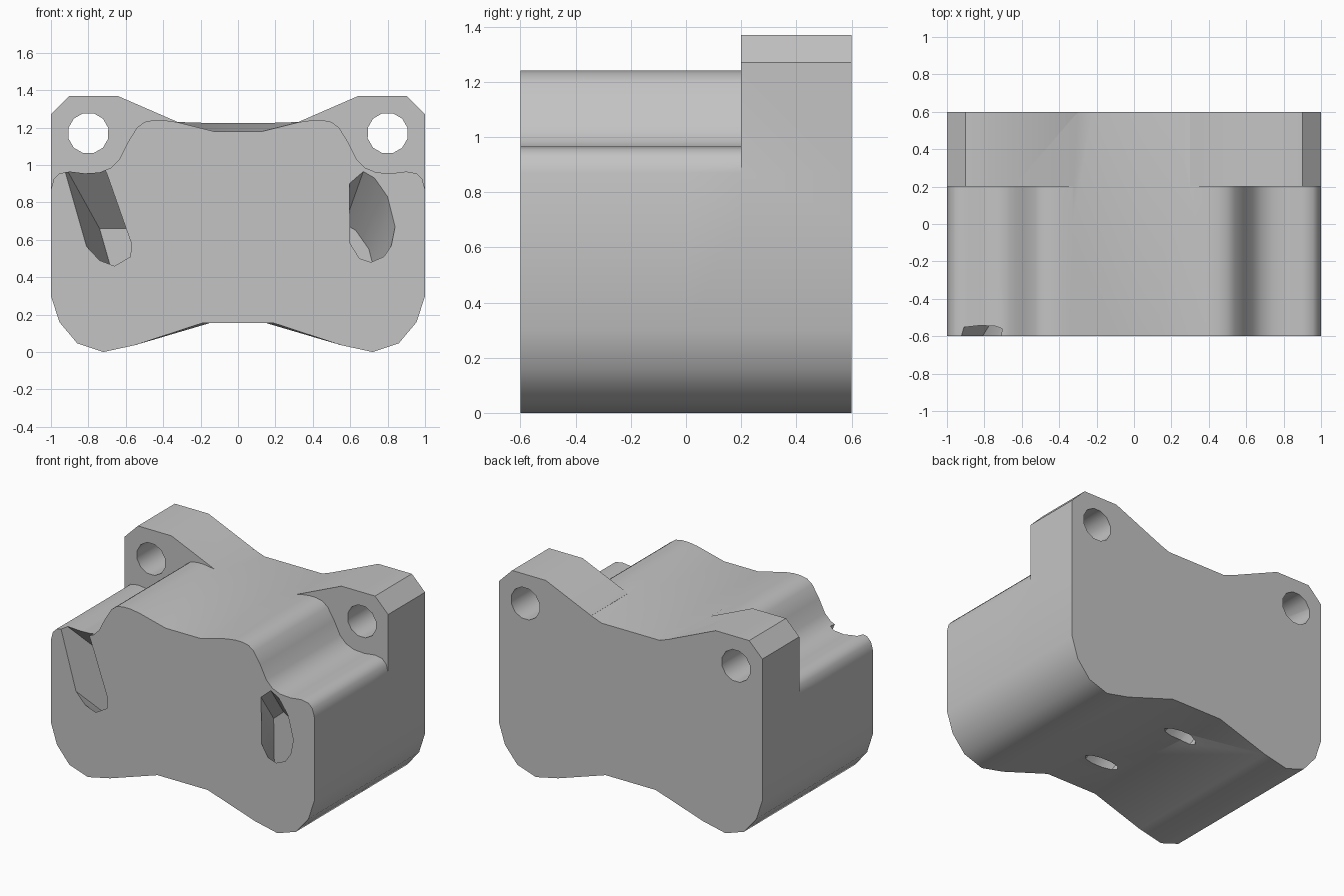
import bpy, bmesh, math
from mathutils import Vector

if "Cube" in bpy.data.objects:
    bpy.data.objects.remove(bpy.data.objects["Cube"])

grey = bpy.data.materials.new("light_grey")
grey.use_nodes = True
grey.diffuse_color = (0.55, 0.55, 0.55, 1)
grey.node_tree.nodes["Principled BSDF"].inputs["Base Color"].default_value = (0.55, 0.55, 0.55, 1)


def loft(name, rings):
    """Closed solid through rings of equal point count."""
    bm = bmesh.new()
    loops = [[bm.verts.new(p) for p in ring] for ring in rings]
    n = len(loops[0])
    for a, b in zip(loops, loops[1:]):
        for i in range(n):
            j = (i + 1) % n
            bm.faces.new((a[i], a[j], b[j], b[i]))
    bm.faces.new(loops[0])
    bm.faces.new(loops[-1])
    bmesh.ops.recalc_face_normals(bm, faces=bm.faces)
    mesh = bpy.data.meshes.new(name)
    bm.to_mesh(mesh)
    bm.free()
    mesh.materials.append(grey)
    obj = bpy.data.objects.new(name, mesh)
    bpy.context.collection.objects.link(obj)
    return obj


def at(profile, y):
    return [(x, y, z) for x, z in profile]


def combine(target, tool, operation):
    mod = target.modifiers.new(operation.lower(), "BOOLEAN")
    mod.operation, mod.object, mod.solver = operation, tool, "EXACT"
    bpy.context.view_layer.objects.active = target
    bpy.ops.object.modifier_apply(modifier=mod.name)
    bpy.data.objects.remove(tool)


# Main block: mirrored section with shoulders, waisted top and bottom
def section(dip_x, dip_z, arch_x):
    half = [(arch_x, 0.155), (0.55, 0.037), (0.72, 0), (0.86, 0.047), (0.955, 0.16),
            (1, 0.3), (1, 0.87), (0.985, 0.925), (0.955, 0.955), (0.9, 0.965),
            (0.82, 0.955), (0.74, 0.96), (0.68, 0.985), (0.635, 1.03), (0.59, 1.12),
            (0.54, 1.2), (0.5, 1.23), (0.45, 1.24), (0.4, 1.24), (0.33, 1.23), (dip_x, dip_z)]
    return half + [(-x, z) for x, z in reversed(half)]


body = loft("main_block", [at(section(0.13, 1.18, 0.19), -0.6),
                           at(section(0.17, 1.225, 0.15), 0.0),
                           at(section(0.22, 1.19, 0.19), 0.6)])

# Rear mounting ears with bolt holes
ear = [(1, 0.7), (1, 1.27), (0.9, 1.37), (0.645, 1.37), (0.3, 1.22), (0.3, 0.7)]
for side in (1, -1):
    shape = [(side * x, z) for x, z in ear]
    combine(body, loft("ear", [at(shape, 0.2), at(shape, 0.6)]), "UNION")
for side in (1, -1):
    hole = [(side * 0.8 + 0.11 * math.cos(i * math.tau / 12 + 0.26),
             1.17 + 0.11 * math.sin(i * math.tau / 12 + 0.26)) for i in range(12)]
    combine(body, loft("bolt_hole", [at(hole, 0.1), at(hole, 0.7)]), "DIFFERENCE")


# Slanted front pockets
def pocket(outline, slant):
    slant = Vector(slant)
    mouth = [Vector(p) for p in at(outline, -0.6)]
    rings = [[p + slant * t for p in mouth] for t in (-0.1, 1)]
    combine(body, loft("pocket", rings), "DIFFERENCE")


pocket([(-0.94, 1.02), (-0.73, 1.02), (-0.7, 0.95), (-0.57, 0.58), (-0.575, 0.51),
        (-0.66, 0.46), (-0.74, 0.49), (-0.81, 0.565)], (0.2, 0.32, -0.36))
pocket([(0.67, 0.965), (0.73, 0.93), (0.8, 0.83), (0.84, 0.67), (0.82, 0.57), (0.78, 0.51),
        (0.71, 0.48), (0.65, 0.5), (0.6, 0.58), (0.595, 0.9)], (-0.1, 0.28, -0.28))

# Slim drain slots underneath
for cx, cy in ((-0.14, 0.29), (0.02, -0.28)):
    rings = []
    for z, shift in ((0.05, 0.08), (0.45, -0.2)):
        rings.append([(cx + shift + 0.13 * math.cos(i * math.tau / 10),
                       cy + 0.045 * math.sin(i * math.tau / 10), z) for i in range(10)])
    combine(body, loft("drain_slot", rings), "DIFFERENCE")

bpy.ops.object.select_all(action="DESELECT")
body.select_set(True)
bpy.context.view_layer.objects.active = body
bpy.ops.object.shade_smooth_by_angle(angle=math.radians(35))
